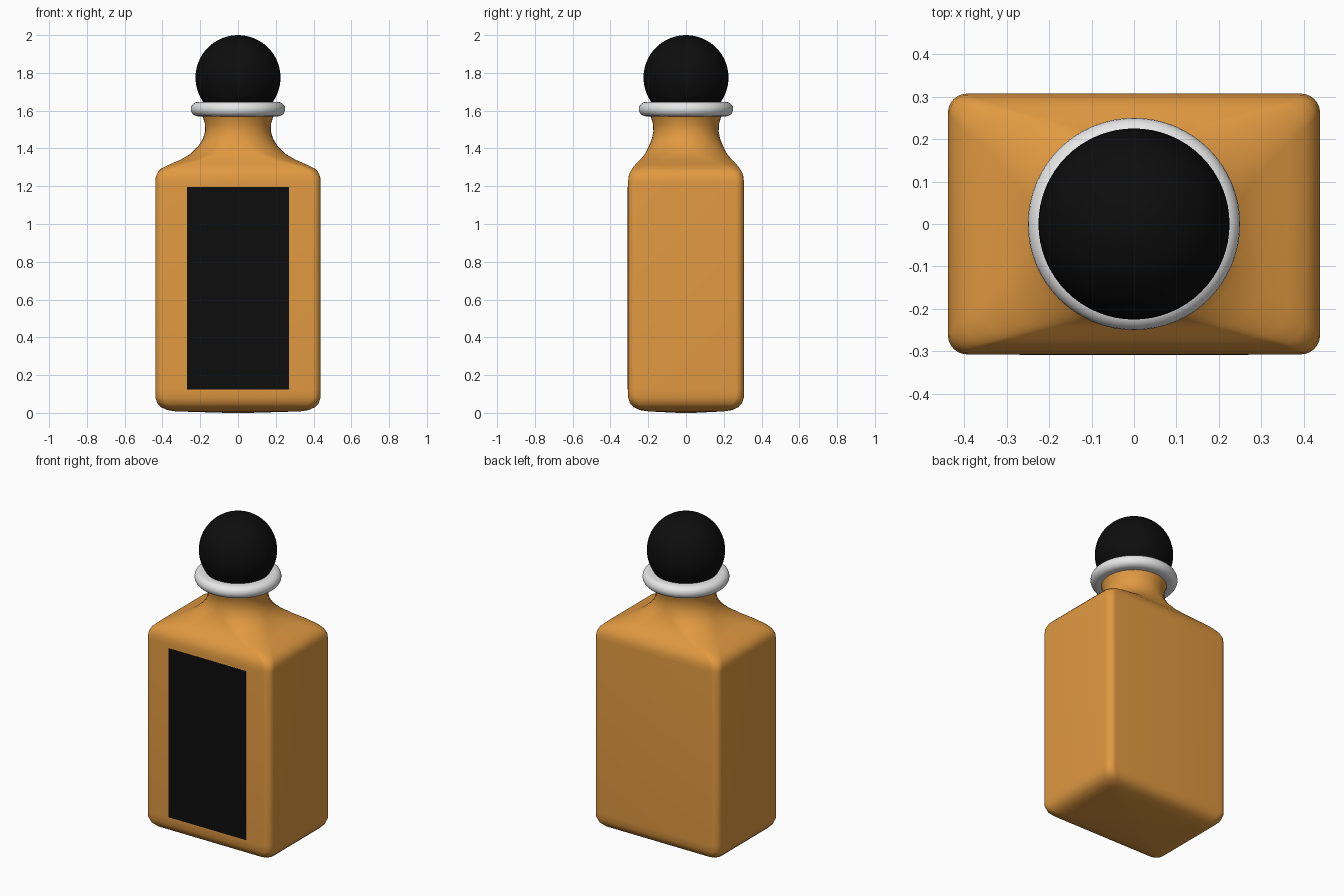
import bpy, bmesh
from math import sin, cos, pi

cube = bpy.data.objects.get("Cube")
if cube:
    bpy.data.objects.remove(cube, do_unlink=True)


def material(name, rgb, roughness=0.5):
    m = bpy.data.materials.new(name)
    m.use_nodes = True
    m.diffuse_color = (*rgb, 1)
    bsdf = next(n for n in m.node_tree.nodes if n.type == 'BSDF_PRINCIPLED')
    bsdf.inputs["Base Color"].default_value = (*rgb, 1)
    bsdf.inputs["Roughness"].default_value = roughness
    return m


amber = material("amber", (0.75, 0.32, 0.053))
black = material("black", (0.004, 0.004, 0.004))
silver = material("pale grey", (0.8, 0.8, 0.8))


def finish(bm, name, mat, angle=50):
    bmesh.ops.recalc_face_normals(bm, faces=bm.faces)
    mesh = bpy.data.meshes.new(name)
    bm.to_mesh(mesh)
    bm.free()
    mesh.materials.append(mat)
    obj = bpy.data.objects.new(name, mesh)
    bpy.context.collection.objects.link(obj)
    bpy.ops.object.select_all(action='DESELECT')
    obj.select_set(True)
    bpy.context.view_layer.objects.active = obj
    bpy.ops.object.shade_smooth_by_angle(angle=angle * pi / 180)
    return obj


def rounded_section(hx, hy, r, steps=10):
    """Outline of a rounded rectangle; becomes a circle when r reaches hx and hy."""
    points = []
    for q, (sx, sy) in enumerate(((1, 1), (-1, 1), (-1, -1), (1, -1))):
        for i in range(steps + 1):
            a = (q + i / steps) * pi / 2
            points.append((sx * (hx - r) + r * cos(a), sy * (hy - r) + r * sin(a)))
    return points


# Bottle: rounded rectangles blending into a round neck (z, half x, half y, corner radius)
sections = [
    (0.0, 0.06, 0.04, 0.02), (0.008, 0.33, 0.2, 0.04), (0.015, 0.375, 0.245, 0.045),
    (0.03, 0.407, 0.277, 0.05), (0.05, 0.427, 0.296, 0.05), (0.08, 0.437, 0.306, 0.045),
    (0.12, 0.438, 0.307, 0.045), (1.22, 0.438, 0.307, 0.045), (1.25, 0.435, 0.304, 0.046),
    (1.275, 0.424, 0.296, 0.05), (1.295, 0.404, 0.284, 0.06), (1.315, 0.363, 0.268, 0.08),
    (1.34, 0.305, 0.243, 0.115), (1.37, 0.253, 0.218, 0.155), (1.41, 0.212, 0.197, 0.18),
    (1.45, 0.186, 0.181, 0.177), (1.49, 0.174, 0.173, 0.172), (1.53, 0.175, 0.175, 0.174),
    (1.56, 0.184, 0.184, 0.183), (1.6, 0.198, 0.198, 0.197),
]
bm = bmesh.new()
loops = [[bm.verts.new((x, y, z)) for x, y in rounded_section(hx, hy, r)]
         for z, hx, hy, r in sections]
for low, high in zip(loops, loops[1:]):
    n = len(low)
    for i in range(n):
        j = (i + 1) % n
        bm.faces.new((low[i], low[j], high[j], high[i]))
bm.faces.new(loops[0][::-1])
bm.faces.new(loops[-1])
finish(bm, "bottle", amber)

# Label: thin plate on the front
bm = bmesh.new()
bmesh.ops.create_cube(bm, size=1)
for v in bm.verts:
    v.co = (v.co.x * 0.54, -0.307 + v.co.y * 0.004, 0.66 + v.co.z * 1.07)
finish(bm, "front_label", black, 30)

# Collar: ring with a pill-shaped cross-section
bm = bmesh.new()
tube, inner, outer, steps, sides = 0.038, 0.18, 0.212, 10, 64
profile = [(outer + tube * cos(a), tube * sin(a))
           for a in (-pi / 2 + pi * i / steps for i in range(steps + 1))]
profile += [(inner - tube * cos(a), -tube * sin(a))
            for a in (-pi / 2 + pi * i / steps for i in range(steps + 1))]
rings = [[bm.verts.new((r * cos(t), r * sin(t), 1.608 + h)) for r, h in profile]
         for t in (2 * pi * k / sides for k in range(sides))]
for k in range(sides):
    a, b = rings[k], rings[(k + 1) % sides]
    for i in range(len(profile)):
        j = (i + 1) % len(profile)
        bm.faces.new((a[i], b[i], b[j], a[j]))
finish(bm, "collar_ring", silver)

# Stopper: ball resting in the collar
bm = bmesh.new()
bmesh.ops.create_uvsphere(bm, u_segments=64, v_segments=32, radius=0.225)
bmesh.ops.translate(bm, verts=bm.verts, vec=(0, 0, 1.775))
finish(bm, "ball_stopper", black)
